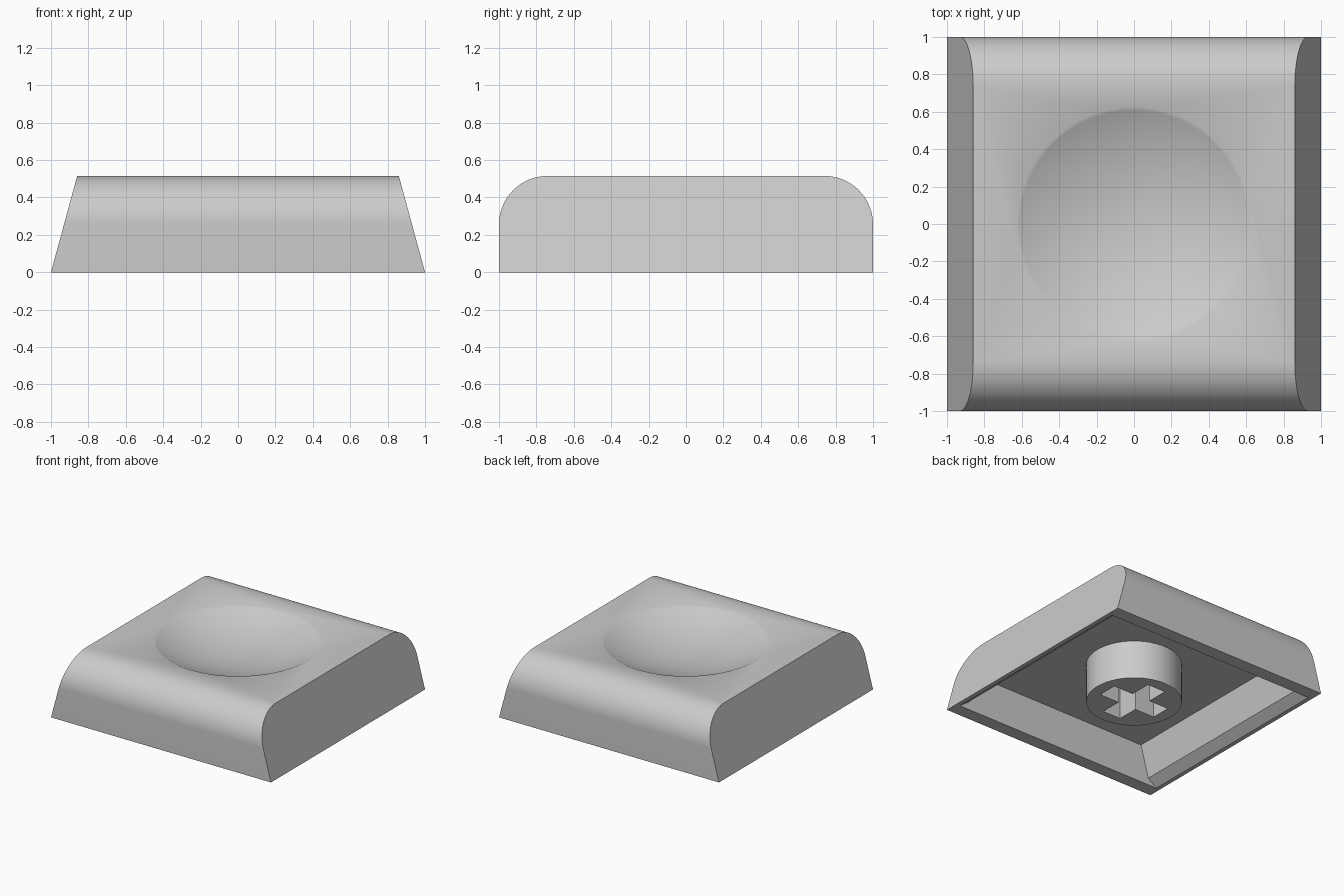
import bpy, bmesh
from math import sin, cos, pi, radians

if "Cube" in bpy.data.objects:
    bpy.data.objects.remove(bpy.data.objects["Cube"])

HEIGHT = 0.515      # overall height
ROUND = 0.26        # front and back top rounding
TAPER = 0.272       # inward lean of the sides
CEILING = 0.32      # underside of the top

grey = bpy.data.materials.new("light_grey")
grey.use_nodes = True
grey.diffuse_color = (0.6, 0.6, 0.6, 1)
grey.node_tree.nodes["Principled BSDF"].inputs["Base Color"].default_value = (0.6, 0.6, 0.6, 1)


def to_object(name, bm):
    bmesh.ops.recalc_face_normals(bm, faces=bm.faces)
    mesh = bpy.data.meshes.new(name)
    bm.to_mesh(mesh)
    bm.free()
    mesh.materials.append(grey)
    obj = bpy.data.objects.new(name, mesh)
    bpy.context.collection.objects.link(obj)
    return obj


def prism(name, half_profile, place):
    """Mirror a half profile, then bridge two caps; place(u, z, side) gives a point."""
    loop = half_profile + [(-u, z) for u, z in reversed(half_profile)]
    bm = bmesh.new()
    caps = [[bm.verts.new(place(u, z, s)) for u, z in loop] for s in (-1, 1)]
    for cap in caps:
        bm.faces.new(cap)
    for i in range(len(loop)):
        j = (i + 1) % len(loop)
        bm.faces.new((caps[0][i], caps[0][j], caps[1][j], caps[1][i]))
    return to_object(name, bm)


def box(name, hx, hy, z0, z1):
    return prism(name, [(hx, z0), (hx, z1)], lambda u, z, s: (u, s * hy, z))


def cut(target, cutter):
    cutter.hide_render = True
    mod = target.modifiers.new("cut", "BOOLEAN")
    mod.operation = "DIFFERENCE"
    mod.solver = "EXACT"
    mod.object = cutter
    select(target)
    bpy.ops.object.modifier_apply(modifier=mod.name)
    bpy.data.objects.remove(cutter)


def select(obj):
    bpy.ops.object.select_all(action="DESELECT")
    obj.select_set(True)
    bpy.context.view_layer.objects.active = obj


# Outer cap: rounded front and back, leaning flat sides
steps = 20
profile = [(1, 0)]
for i in range(steps + 1):
    a = i / steps * pi / 2
    profile.append((1 - ROUND + ROUND * cos(a), HEIGHT - ROUND + ROUND * sin(a)))
cap = prism("cap_shell", profile, lambda u, z, s: (s * (1 - TAPER * z), u, z))

# Hollow underside, flared at the rim on the leaning sides
cavity = prism("cavity_cutter",
               [(1.035, -0.05), (0.966, 0), (0.887, 0.057), (0.816, CEILING)],
               lambda u, z, s: (u, s * 0.89, z))
cut(cap, cavity)

# Shallow round dish in the top
slope = radians(25.5)
radius = 0.625 / sin(slope)
bm = bmesh.new()
bmesh.ops.create_uvsphere(bm, u_segments=96, v_segments=160, radius=radius)
bmesh.ops.translate(bm, verts=bm.verts, vec=(0, 0, HEIGHT + radius * cos(slope)))
cut(cap, to_object("dish_cutter", bm))

# Round stem with a cross-shaped socket
bm = bmesh.new()
depth = CEILING + 0.015
bmesh.ops.create_cone(bm, cap_ends=True, segments=64, radius1=0.36, radius2=0.36, depth=depth)
bmesh.ops.translate(bm, verts=bm.verts, vec=(0, 0, depth / 2))
stem = to_object("stem", bm)
for hx, hy in ((0.262, 0.082), (0.082, 0.262)):
    cut(stem, box("socket_cutter", hx, hy, -0.1, CEILING - 0.01))

for obj in (cap, stem):
    select(obj)
    bpy.ops.object.shade_smooth_by_angle(angle=radians(30))
